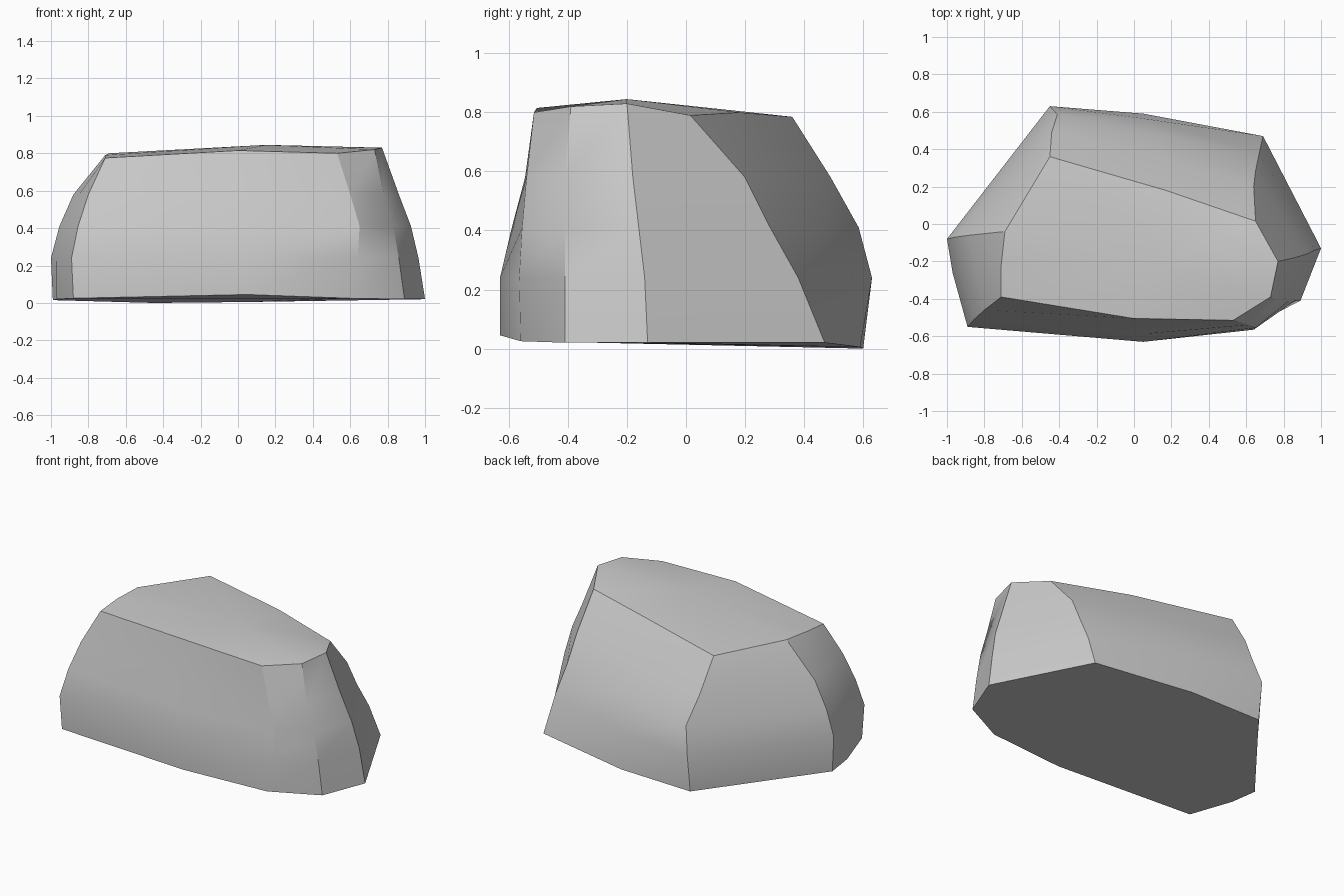
import bpy, bmesh, math

if "Cube" in bpy.data.objects:
    bpy.data.objects.remove(bpy.data.objects["Cube"])

# Horizontal cross-sections (x, y), counter-clockwise from the front-left crease:
# front-left, front, front-right, right-front, right, right-back, back, back-left, left, left-front
rings = [
    [(-.88, -.54), (.05, -.63), (.60, -.56), (.89, -.41), (1.0, -.13),
     (.69, .47), (.05, .59), (-.45, .60), (-.99, -.08), (-.97, -.26)],
    [(-.89, -.55), (.05, -.63), (.64, -.565), (.86, -.41), (.965, -.14),
     (.67, .38), (.08, .56), (-.45, .63), (-1.0, -.08), (-.97, -.26)],
    [(-.855, -.51), (.03, -.59), (.65, -.555), (.83, -.41), (.925, -.16),
     (.65, .285), (.12, .48), (-.41, .585), (-.955, -.07), (-.92, -.26)],
    [(-.80, -.46), (0, -.545), (.60, -.54), (.78, -.41), (.86, -.18),
     (.64, .20), (.14, .36), (-.44, .49), (-.88, -.06), (-.85, -.25)],
    [(-.71, -.39), (0, -.505), (.53, -.515), (.73, -.39), (.77, -.20),
     (.65, .015), (.17, .18), (-.45, .36), (-.69, -.04), (-.71, -.22)],
]
base_z = [.025, .045, .025, .02, .02, .02, .005, 0, .015, .02]
top_z = [.775, .815, .80, .82, .83, .79, .80, .785, .80, .79]
heights = [base_z, [.24] * 10, [.41] * 10, [.58] * 10, top_z]

# Rock wall lofted through the sections
bm = bmesh.new()
loops = [[bm.verts.new((x, y, z)) for (x, y), z in zip(ring, zs)]
         for ring, zs in zip(rings, heights)]
n = len(base_z)
for low, high in zip(loops, loops[1:]):
    for i in range(n):
        j = (i + 1) % n
        bm.faces.new((low[i], low[j], high[j], high[i]))

# Gently domed top and nearly flat underside
peak = bm.verts.new((.15, -.2, .845))
for i in range(n):
    bm.faces.new((loops[-1][i], loops[-1][(i + 1) % n], peak))
bm.faces.new(loops[0][::-1])
bmesh.ops.recalc_face_normals(bm, faces=bm.faces)

mesh = bpy.data.meshes.new("rock")
bm.to_mesh(mesh)
bm.free()
rock = bpy.data.objects.new("rock", mesh)
bpy.context.collection.objects.link(rock)

# Smooth facets with sharp creases
bpy.context.view_layer.objects.active = rock
rock.select_set(True)
bpy.ops.object.shade_smooth_by_angle(angle=math.radians(32))
